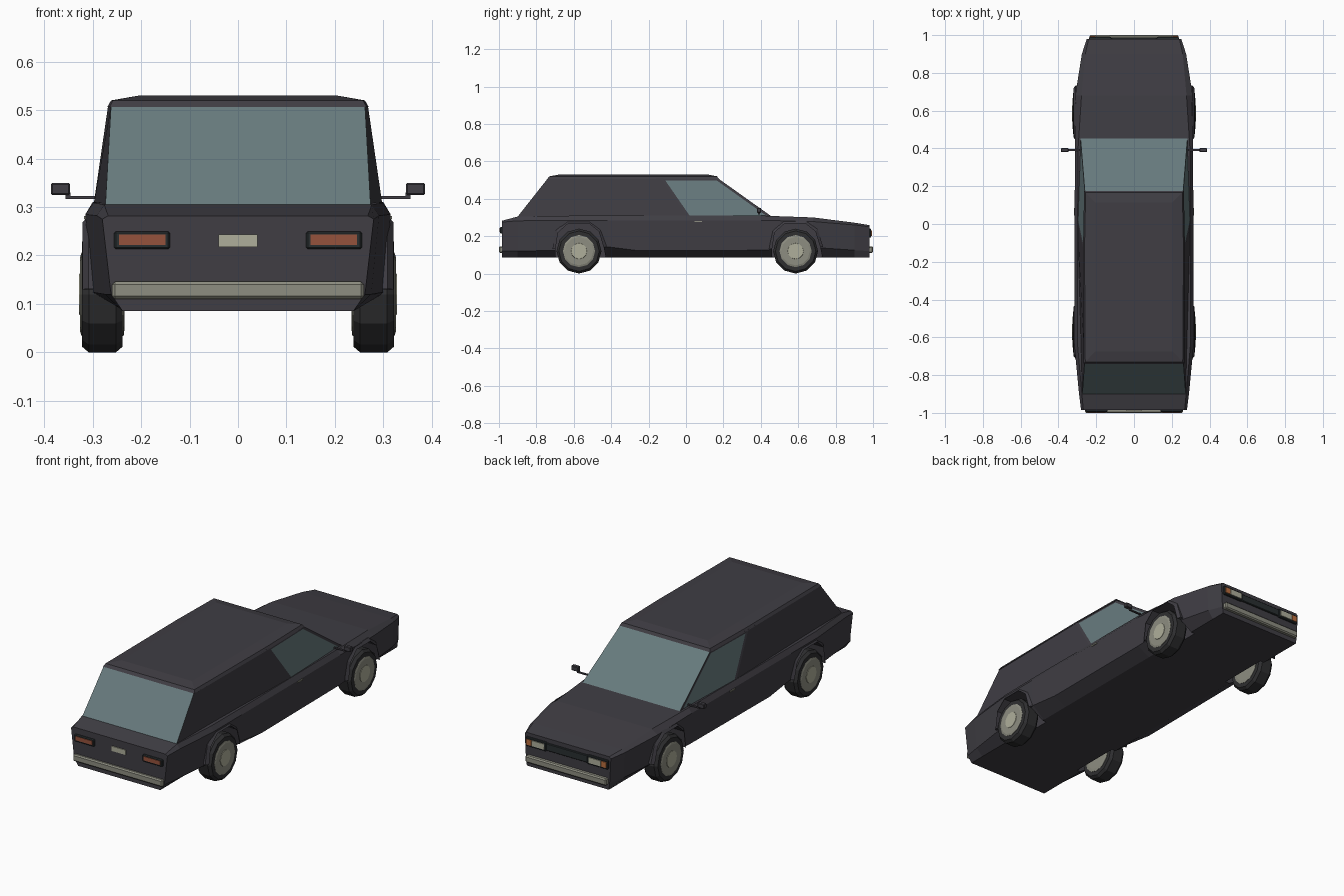
import bpy, bmesh, math
from mathutils import Vector

old = bpy.data.objects.get("Cube")
if old:
    bpy.data.objects.remove(old, do_unlink=True)


def material(name, r, g, b):
    m = bpy.data.materials.new(name)
    m.use_nodes = True
    m.diffuse_color = (r, g, b, 1)
    bsdf = next(n for n in m.node_tree.nodes if n.type == 'BSDF_PRINCIPLED')
    bsdf.inputs["Base Color"].default_value = (r, g, b, 1)
    bsdf.inputs["Roughness"].default_value = 0.6
    return m


PAINT = material("charcoal paint", .050, .047, .057)
GLASS = material("grey teal glass", .135, .195, .205)
RUBBER = material("black rubber", .028, .028, .030)
CHROME = material("dull chrome", .27, .27, .22)
PALE = material("pale cream", .43, .43, .33)
RED = material("red lens", .30, .085, .045)
ORANGE = material("orange lens", .50, .16, .05)
GRILLE = material("dark grille", .022, .028, .030)


def finish(name, bm, *mats):
    bmesh.ops.recalc_face_normals(bm, faces=bm.faces)
    me = bpy.data.meshes.new(name)
    bm.to_mesh(me)
    bm.free()
    for m in mats:
        me.materials.append(m)
    ob = bpy.data.objects.new(name, me)
    bpy.context.collection.objects.link(ob)
    return ob


def skin(bm, rings, caps=True, closed=True):
    """Bridge rings of points with quads; returns the side faces per span."""
    vs = [[bm.verts.new(p) for p in ring] for ring in rings]
    n = len(rings[0])
    spans = []
    for a, b in zip(vs, vs[1:]):
        spans.append([bm.faces.new((a[i], a[(i + 1) % n], b[(i + 1) % n], b[i]))
                      for i in range(n if closed else n - 1)])
    if caps:
        bm.faces.new(vs[0])
        bm.faces.new(vs[-1])
    return spans


def box(name, x, y, z, mat, bevel=0):
    bm = bmesh.new()
    skin(bm, [[(x[0], y[0], h), (x[1], y[0], h), (x[1], y[1], h), (x[0], y[1], h)] for h in z])
    if bevel:
        bmesh.ops.bevel(bm, geom=bm.edges[:], offset=bevel, segments=1, affect='EDGES')
    return finish(name, bm, mat)


def pair(name, x, y, z, mat, bevel=0):
    for side, s in (("left", 1), ("right", -1)):
        box(f"{side}_{name}", sorted((x[0] * s, x[1] * s)), y, z, mat, bevel)


def lathe(name, s, y, z, profile, mat, sides=12):
    """Revolve (x, radius) points about the axle."""
    bm = bmesh.new()
    rings = [[(s * x, y + r * math.sin(math.tau * i / sides),
               z - r * math.cos(math.tau * i / sides)) for i in range(sides)]
             for x, r in profile]
    skin(bm, rings)
    return finish(name, bm, mat)


# Lower body: y, sill width, sill height, belt width, belt height, shoulder width, top height
stations = [
    (-.985, .262, .120, .280, .275, .268, .282),
    (-.90, .275, .120, .291, .282, .276, .305),
    (-.65, .305, .125, .315, .285, .298, .309),
    (-.42, .308, .143, .315, .285, .300, .310),
    (-.25, .310, .122, .315, .285, .300, .310),
    (.40, .308, .125, .313, .285, .296, .310),
    (.68, .303, .140, .311, .278, .278, .300),
    (.90, .268, .125, .276, .260, .258, .272),
    (.98, .243, .120, .250, .250, .240, .259),
]
bm = bmesh.new()
rings = []
for y, sw, sz, bw, bz, tw, tz in stations:
    half = [(.238, .085), (sw, sz), (bw, bz), (tw, tz)]
    rings.append([(x, y, z) for x, z in half] + [(-x, y, z) for x, z in reversed(half)])
skin(bm, rings)
body = finish("lower_body", bm, PAINT)

# Wheel openings cut from the body
AXLES = {"rear": -.572, "front": .586}
ARCH = [(-.128, .05), (-.126, .13), (-.112, .22), (-.058, .268),
        (.052, .268), (.106, .225), (.132, .14), (.15, .05)]
bm = bmesh.new()
for axle in AXLES.values():
    for s in (1, -1):
        skin(bm, [[(s * x, axle + y, z) for y, z in ARCH] for x in (.215, .40)])
cutter = finish("wheel_opening_cutter", bm)
cutter.hide_render = True
mod = body.modifiers.new("wheel openings", 'BOOLEAN')
mod.operation = 'DIFFERENCE'
mod.solver = 'EXACT'
mod.object = cutter
bpy.context.view_layer.objects.active = body
bpy.ops.object.modifier_apply(modifier=mod.name)
bpy.data.objects.remove(cutter, do_unlink=True)

# Arch lips, tyres, rims and hub caps
for end, axle in AXLES.items():
    for side, s in (("left", 1), ("right", -1)):
        tag = f"{end}_{side}"
        bm = bmesh.new()
        rings = []
        for y, z in ARCH[1:-1]:
            out = Vector((y, z - .12)).normalized() * .016
            rings.append([(s * .295, axle + y, z), (s * .321, axle + y, z),
                          (s * .309, axle + y + out.x, z + out.y),
                          (s * .295, axle + y + out.x, z + out.y)])
        skin(bm, rings)
        finish(f"{tag}_arch_lip", bm, PAINT)
        lathe(f"{tag}_tyre", s, axle, .12,
              [(.238, .09), (.238, .108), (.252, .12), (.308, .12), (.322, .108), (.322, .084)], RUBBER)
        lathe(f"{tag}_rim", s, axle, .12,
              [(.234, .07), (.236, .086), (.323, .086), (.326, .076)], CHROME)
        lathe(f"{tag}_hub_cap", s, axle, .12, [(.32, .045), (.328, .042)], PALE)

# Cabin with inset windows
def cabin_ring(z, rear, mid, front):
    half = [rear, mid, front]
    return [(x, y, z) for x, y in half] + [(-x, y, z) for x, y in reversed(half)]


bm = bmesh.new()
base = cabin_ring(.298, (.274, -.905), (.299, .012), (.284, .468))
top = cabin_ring(.510, (.262, -.738), (.268, -.135), (.260, .170))
spans = skin(bm, [base, top])[0]
# Side order: rear panel, side window, windscreen, side window, rear panel, tailgate
ends, sides = [spans[2], spans[5]], [spans[1], spans[3]]
for faces, frame in ((ends, .019), (sides, .013)):
    bmesh.ops.inset_individual(bm, faces=faces, thickness=frame, depth=-.001, use_even_offset=True)
    for f in faces:
        f.material_index = 1
finish("cabin", bm, PAINT, GLASS)

# Roof panel with sloping edge
bm = bmesh.new()
skin(bm, [cabin_ring(.506, (.266, -.742), (.270, -.135), (.264, .176)),
          cabin_ring(.520, (.258, -.730), (.262, -.135), (.256, .166)),
          cabin_ring(.530, (.205, -.675), (.205, -.135), (.205, .115))])
finish("roof_panel", bm, PAINT)

# Bumpers
box("rear_bumper", (-.26, .26), (-1, -.97), (.110, .146), CHROME, .006)
box("front_bumper", (-.235, .235), (.965, 1), (.110, .146), CHROME, .006)

# Tail lamps and blank rear plate
pair("tail_lamp_frame", (.140, .256), (-.994, -.975), (.213, .250), GRILLE, .004)
pair("tail_lamp_lens", (.150, .246), (-.997, -.985), (.222, .243), RED)
box("rear_plate", (-.04, .04), (-.990, -.982), (.218, .243), PALE)

# Nose: grille, headlamps and indicators
box("front_grille", (-.120, .120), (.97, .988), (.197, .236), GRILLE, .003)
pair("headlamp_frame", (.120, .238), (.965, .990), (.193, .240), GRILLE, .003)
pair("headlamp", (.130, .200), (.98, .994), (.202, .231), PALE)
pair("indicator", (.203, .232), (.975, .994), (.202, .231), ORANGE)

# Door mirrors and handles
pair("mirror_stalk", (.285, .356), (.386, .396), (.317, .323), PAINT)
pair("mirror_post", (.346, .356), (.386, .396), (.317, .330), PAINT)
pair("mirror", (.347, .386), (.380, .402), (.325, .350), PAINT, .003)
pair("door_handle", (.306, .318), (.045, .085), (.275, .282), CHROME)
